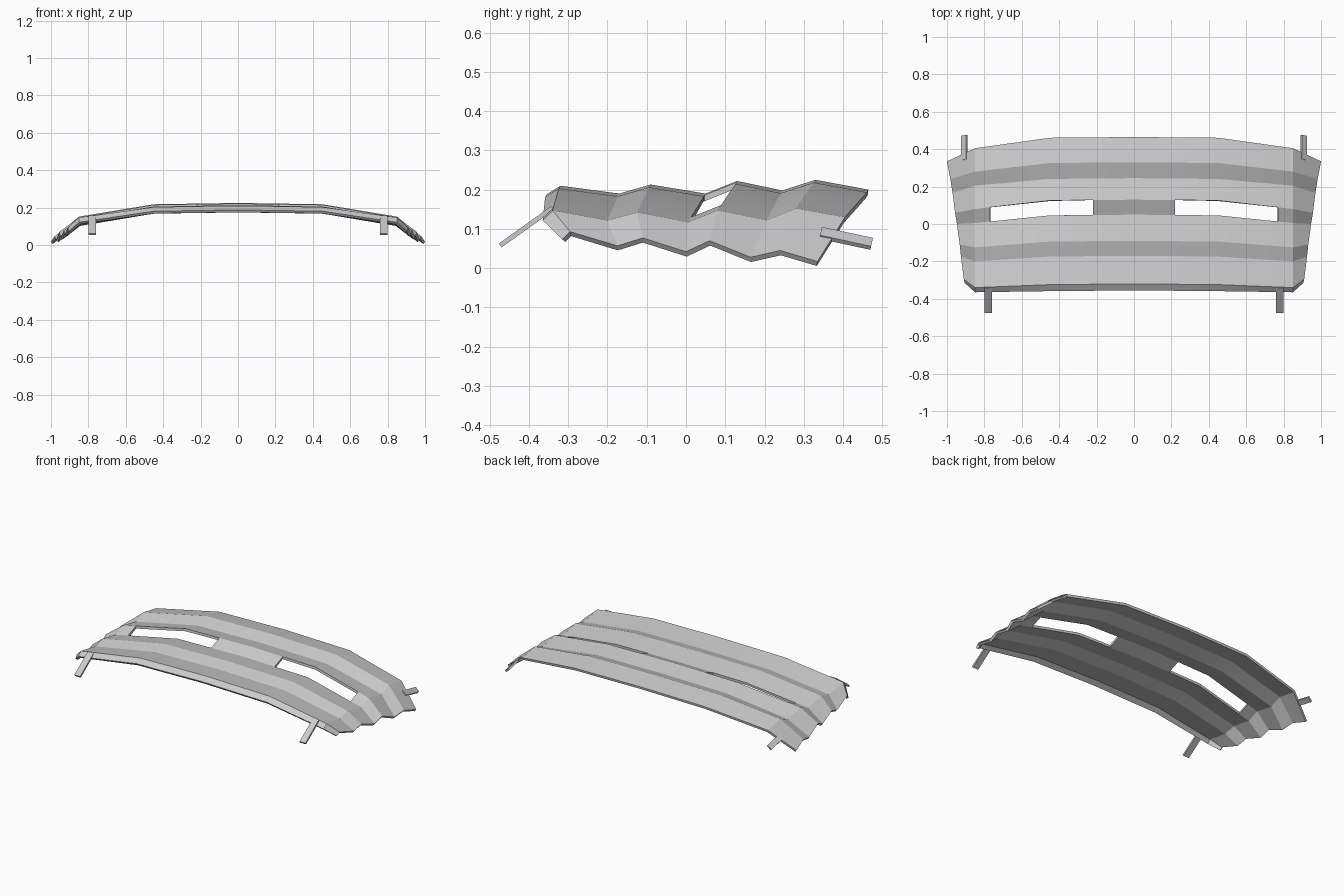
import bpy
import bmesh
from math import radians, atan2, hypot
from mathutils import Matrix, Vector

if "Cube" in bpy.data.objects:
    bpy.data.objects.remove(bpy.data.objects["Cube"])

# Single painted metal colour
grey = bpy.data.materials.new("light_grey")
grey.use_nodes = True
colour = (0.6, 0.6, 0.6, 1)
grey.diffuse_color = colour
grey.node_tree.nodes["Principled BSDF"].inputs["Base Color"].default_value = colour


def add_object(name, bm):
    mesh = bpy.data.meshes.new(name)
    bm.to_mesh(mesh)
    bm.free()
    mesh.materials.append(grey)
    obj = bpy.data.objects.new(name, mesh)
    bpy.context.collection.objects.link(obj)
    bpy.ops.object.select_all(action="DESELECT")
    obj.select_set(True)
    bpy.context.view_layer.objects.active = obj
    return obj


# Stepped profiles from back to front: (y, z) at the middle and the shoulder,
# then (x, y, z) at the outer edge
middle = [(.465, .2), (.33, .225), (.245, .198), (.13, .222), (.05, .19),
          (-.09, .213), (-.17, .19), (-.32, .21), (-.355, .188)]
shoulder = [(.405, .13), (.28, .152), (.205, .122), (.08, .147), (.005, .117),
            (-.125, .142), (-.2, .122), (-.34, .147), (-.365, .122)]
edge = [(1, .335, .017), (.982, .24, .045), (.97, .165, .028),
        (.957, .06, .07), (.947, 0, .042), (.932, -.11, .077),
        (.925, -.175, .057), (.91, -.295, .093), (.905, -.315, .073)]
BEND, SHOULDER = .45, .85
SLOT_START, SLOT_END = .22, .77
SLOT_ROW = 3


def row_points(mid, sho, rim):
    """One row of the half panel, from the centre line outwards."""
    centre = Vector((0, *mid))
    bend = Vector((BEND, mid[0] - .004, mid[1] - .007))
    side = Vector((SHOULDER, *sho))
    return [centre,
            centre.lerp(bend, SLOT_START / BEND),
            bend,
            bend.lerp(side, (SLOT_END - BEND) / (SHOULDER - BEND)),
            side,
            Vector(rim)]


# Louvred panel: half grid with one slot left open in a riser
bm = bmesh.new()
grid = [[bm.verts.new(p) for p in row_points(*row)]
        for row in zip(middle, shoulder, edge)]
for r in range(len(grid) - 1):
    for c in range(len(grid[0]) - 1):
        if r == SLOT_ROW and c in (1, 2):
            continue
        back, front = grid[r], grid[r + 1]
        bm.faces.new((back[c], front[c], front[c + 1], back[c + 1]))
panel = add_object("louvred_panel", bm)
mirror = panel.modifiers.new("mirror", "MIRROR")
mirror.use_clip = True
thick = panel.modifiers.new("thickness", "SOLIDIFY")
thick.thickness = .015
thick.offset = -1
thick.use_even_offset = True
for name in ("mirror", "thickness"):
    bpy.ops.object.modifier_apply(modifier=name)
bpy.ops.object.shade_smooth_by_angle(angle=radians(18))


def add_tab(name, x, start, end, width, thickness, roll):
    """Flat strip running between two (y, z) points, rolled about its length."""
    dy, dz = end[0] - start[0], end[1] - start[1]
    centre = Vector((x, (start[0] + end[0]) / 2, (start[1] + end[1]) / 2))
    turn = Matrix.Rotation(atan2(dz, dy), 4, "X") @ Matrix.Rotation(roll, 4, "Y")
    size = Matrix.Diagonal((width, hypot(dy, dz), thickness, 1))
    bm = bmesh.new()
    bmesh.ops.create_cube(bm, size=1, matrix=Matrix.Translation(centre) @ turn @ size)
    add_object(name, bm)


# Mounting tabs at the four corners
for side, s in (("left", 1), ("right", -1)):
    add_tab("front_tab_" + side, s * .78, (-.473, .058), (-.34, .153),
            .04, .012, 0)
    add_tab("back_tab_" + side, s * .907, (.343, .09), (.473, .062),
            .034, .012, s * radians(40))
